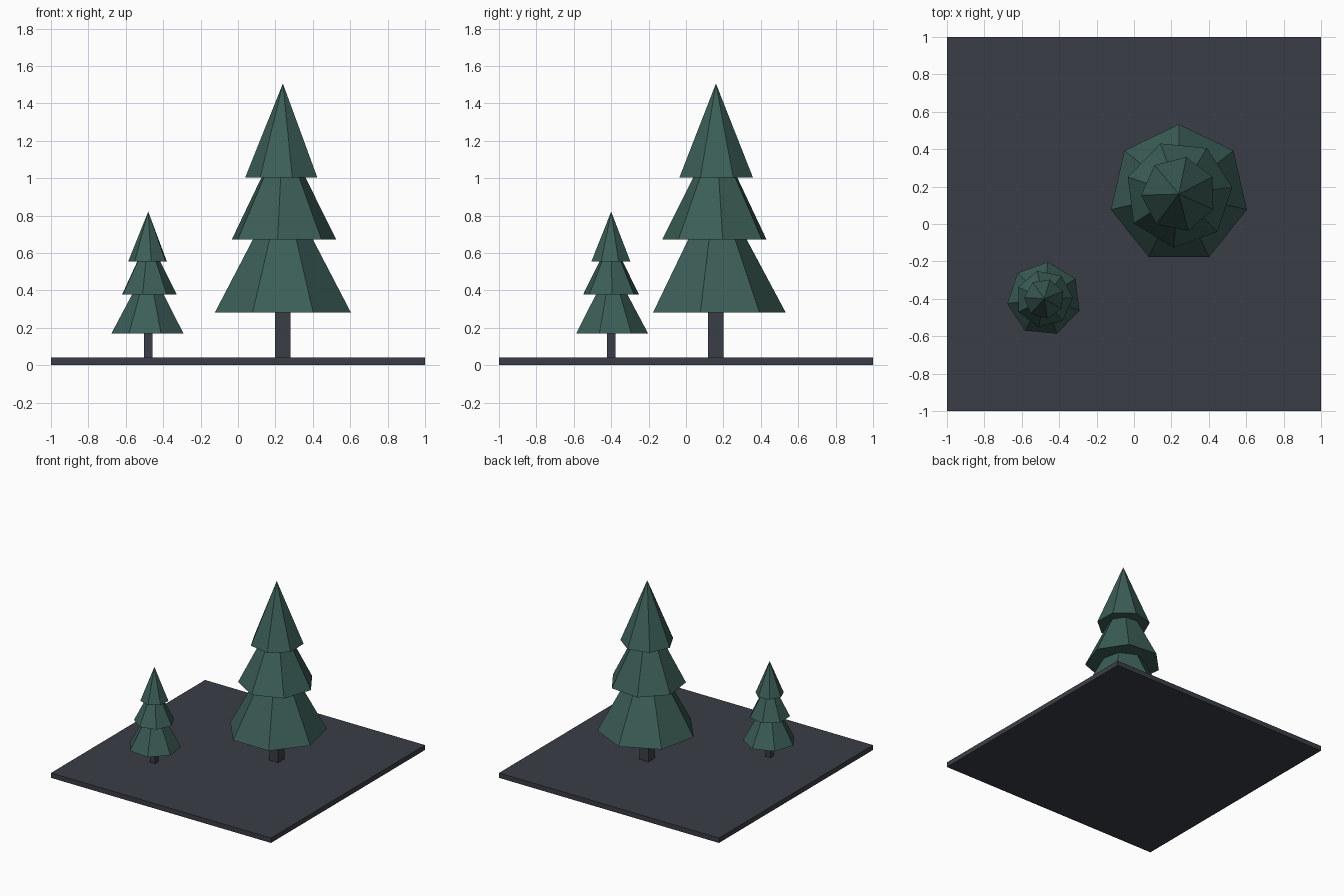
import bpy
import math

if "Cube" in bpy.data.objects:
    bpy.data.objects.remove(bpy.data.objects["Cube"])


def material(name, rgb):
    m = bpy.data.materials.new(name)
    m.diffuse_color = (*rgb, 1.0)
    m.use_nodes = True
    m.node_tree.nodes["Principled BSDF"].inputs["Base Color"].default_value = m.diffuse_color
    return m


CHARCOAL = material("charcoal", (0.042, 0.048, 0.060))
PINE = material("pine green", (0.045, 0.112, 0.096))

BASE_TOP = 0.04
SIDES = 7
TWIST = 0.35  # extra turn of each tier, radians

# Foliage tiers of the large tree: bottom height, apex height (above base), radius
TIERS = [
    (0.242, 0.94, 0.373),
    (0.632, 1.205, 0.288),
    (0.963, 1.466, 0.202),
]


def box(name, center, size, mat):
    bpy.ops.mesh.primitive_cube_add(size=1, location=center)
    ob = bpy.context.object
    ob.name = name
    ob.scale = size
    bpy.ops.object.transform_apply(location=False, rotation=False, scale=True)
    ob.data.materials.append(mat)
    return ob


def cone(name, x, y, bottom, top, radius, turn, mat):
    # First vertex of the cone points along +y, then turned about z
    bpy.ops.mesh.primitive_cone_add(
        vertices=SIDES, radius1=radius, radius2=0, depth=top - bottom,
        location=(x, y, (bottom + top) / 2), rotation=(0, 0, turn))
    ob = bpy.context.object
    ob.name = name
    ob.data.materials.append(mat)
    return ob


def tree(name, x, y, scale, turn):
    # Square trunk, running a little way into the lowest tier
    width, height = 0.083 * scale, 0.34 * scale
    box(name + "_trunk", (x, y, BASE_TOP + height / 2),
        (width, width, height), CHARCOAL)
    # Stacked foliage cones
    for i, (bottom, top, radius) in enumerate(TIERS):
        cone(f"{name}_foliage_{i + 1}", x, y,
             BASE_TOP + bottom * scale, BASE_TOP + top * scale,
             radius * scale, turn + i * TWIST, PINE)


# Ground slab
box("base_slab", (0, 0, BASE_TOP / 2), (2, 2, BASE_TOP), CHARCOAL)

# Trees
tree("large_tree", 0.24, 0.16, 1.0, 0.0)
tree("small_tree", -0.48, -0.40, 0.533, 0.8)
